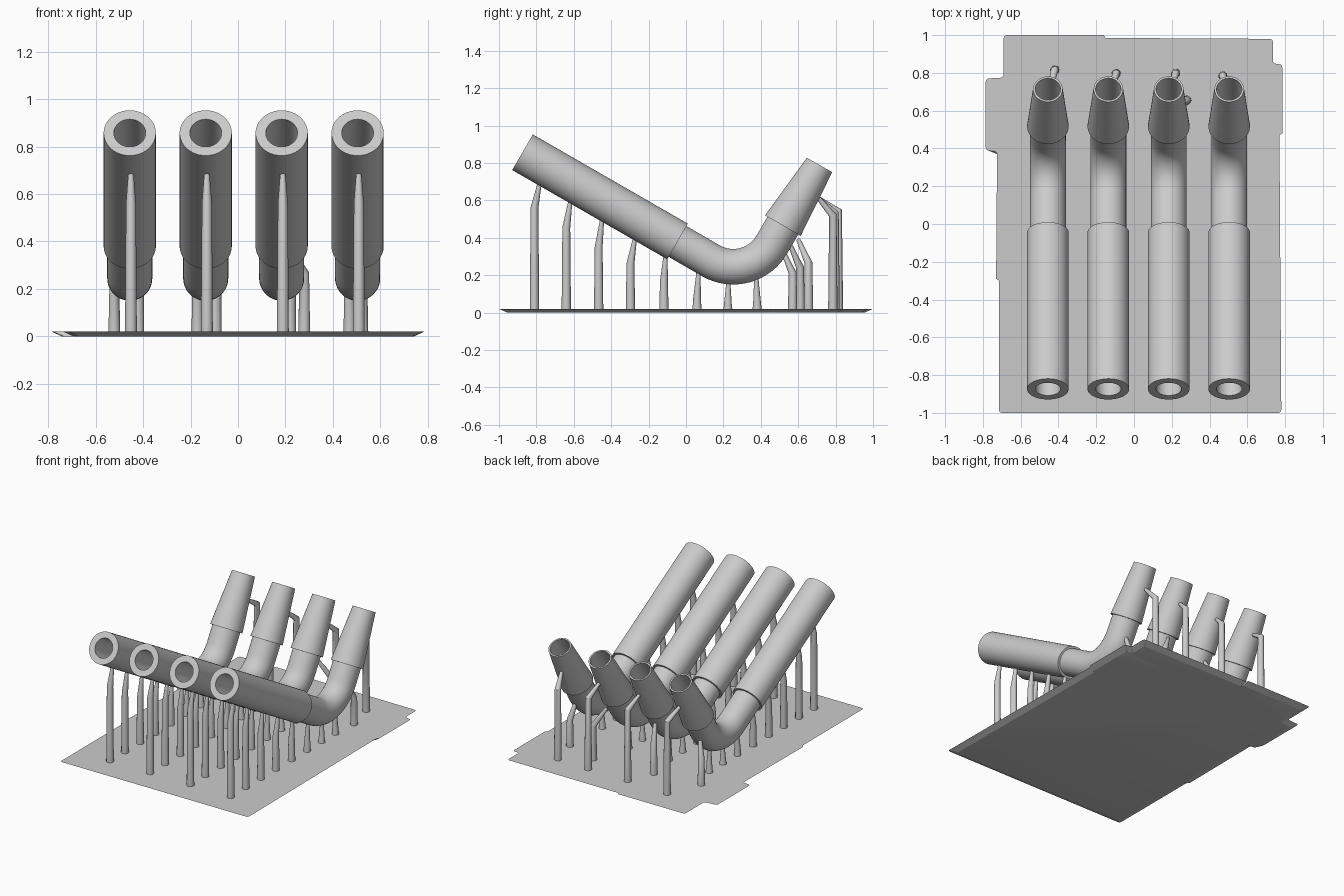
import bpy, bmesh, math
from mathutils import Vector

if "Cube" in bpy.data.objects:
    bpy.data.objects.remove(bpy.data.objects["Cube"], do_unlink=True)

GREY = (0.6, 0.6, 0.6, 1.0)
mat = bpy.data.materials.new("light grey resin")
mat.use_nodes = True
mat.diffuse_color = GREY
mat.node_tree.nodes["Principled BSDF"].inputs["Base Color"].default_value = GREY


def finish(bm, name, angle=35):
    """Turn a bmesh into a shaded object."""
    bmesh.ops.recalc_face_normals(bm, faces=bm.faces[:])
    mesh = bpy.data.meshes.new(name)
    bm.to_mesh(mesh)
    bm.free()
    mesh.materials.append(mat)
    obj = bpy.data.objects.new(name, mesh)
    bpy.context.collection.objects.link(obj)
    bpy.ops.object.select_all(action="DESELECT")
    obj.select_set(True)
    bpy.context.view_layer.objects.active = obj
    bpy.ops.object.shade_smooth_by_angle(angle=math.radians(angle))
    return obj


def add_ring(bm, centre, u, v, r, n):
    steps = [2 * math.pi * i / n for i in range(n)]
    return [bm.verts.new(centre + r * (math.cos(a) * u + math.sin(a) * v)) for a in steps]


def bridge(bm, a, b):
    n = len(a)
    for i in range(n):
        j = (i + 1) % n
        bm.faces.new((a[i], a[j], b[j], b[i]))


# --- Bent pipe: straight sleeve, elbow, tapered mouthpiece, constant bore ---
X = Vector((1, 0, 0))
D_IN = Vector((0, math.cos(math.radians(30)), -0.5))
D_OUT = Vector((0, 0.5, math.cos(math.radians(30))))
FRONT, SLEEVE_END = Vector((0, -0.874, 0.857)), Vector((0, -0.045, 0.38))
CONE_START, CONE_END = Vector((0, 0.518, 0.465)), Vector((0, 0.714, 0.789))
BEND, BEND_R = Vector((0, 0.2525, 0.484)), 0.239
SLEEVE, THIN, MOUTH, BORE = 0.11, 0.095, 0.078, 0.067

elbow = []
for i in range(17):
    a = math.radians(-120 + 90 * i / 16)
    out = Vector((0, math.cos(a), math.sin(a)))
    elbow.append((BEND + BEND_R * out, out))
n_in, n_out = elbow[0][1], elbow[-1][1]

outer = [(FRONT, n_in, SLEEVE), (SLEEVE_END, n_in, SLEEVE), (SLEEVE_END, n_in, THIN)]
outer += [(p, n, THIN) for p, n in elbow]
outer += [(CONE_START, n_out, THIN), (CONE_START, n_out, SLEEVE), (CONE_END, n_out, MOUTH)]
inner = [(CONE_END, n_out, BORE)]
inner += [(p, n, BORE) for p, n in reversed(elbow)]
inner += [(FRONT, n_in, BORE)]


def make_pipe(x, name):
    bm = bmesh.new()
    rings = [add_ring(bm, p + X * x, X, n, r, 48) for p, n, r in outer + inner]
    for i, ring in enumerate(rings):
        bridge(bm, ring, rings[(i + 1) % len(rings)])
    finish(bm, name)


# --- Support post: round shaft, then a slimmer arm leaning to the pipe ---
def make_post(x, y, top, tip, name, r=0.025, arm_r=0.021, tip_r=0.011):
    bm = bmesh.new()
    Y = Vector((0, 1, 0))
    knee, tip = Vector((x, y, top)), Vector(tip)
    lean = (tip - knee).normalized()
    u = (X - lean * X.dot(lean)).normalized()
    v = lean.cross(u)
    mid = (lean + Vector((0, 0, 1))).normalized()
    ku = (X - mid * X.dot(mid)).normalized()
    rings = [add_ring(bm, Vector((x, y, 0.01)), X, Y, r, 12),
             add_ring(bm, knee, ku, mid.cross(ku), arm_r, 12),
             add_ring(bm, tip + lean * 0.012, u, v, tip_r, 12)]
    for a, b in zip(rings, rings[1:]):
        bridge(bm, a, b)
    bm.faces.new(rings[0])
    bm.faces.new(rings[-1])
    finish(bm, name)


# shaft y, knee height, tip y, tip height for the row under each pipe
ROW = [(-0.81, 0.56, -0.785, 0.68), (-0.64, 0.455, -0.62, 0.585),
       (-0.467, 0.35, -0.45, 0.487), (-0.297, 0.26, -0.275, 0.387),
       (-0.118, 0.17, -0.11, 0.292), (0.059, 0.07, 0.066, 0.205),
       (0.224, 0.04, 0.226, 0.15), (0.38, 0.05, 0.376, 0.175)]
# x offset, shaft y, knee height of the elbow prop, then of the tall rear prop
BACK = [(-0.065, 0.57, 0.21, 0.036, 0.815, 0.54), (-0.035, 0.61, 0.24, 0.042, 0.797, 0.53),
        (0.095, 0.655, 0.265, 0.036, 0.797, 0.53), (0.02, 0.57, 0.21, -0.034, 0.785, 0.52)]

for i, (dx, ey, ez, rx, ry, rz) in enumerate(BACK):
    x = -0.456 + 0.32 * i
    make_pipe(x, f"bent_pipe_{i + 1}")
    for k, (y, top, ty, tz) in enumerate(ROW):
        make_post(x + 0.005, y, top, (x + 0.005, ty, tz), f"support_post_{i + 1}_{k + 1}")
    make_post(x + dx, ey, ez, (x + dx * 0.3, ey - 0.05, ez + 0.115), f"elbow_prop_{i + 1}")
    make_post(x + rx, ry, rz, (x + rx * 0.3, 0.71, 0.61), f"rear_prop_{i + 1}")

# --- Base raft: stepped outline with an undercut edge ---
OUTLINE = [(-0.69, 1.0), (-0.16, 1.0), (-0.15, 0.985), (0.735, 0.98), (0.735, 0.85),
           (0.785, 0.845), (0.785, 0.48), (0.77, 0.47), (0.775, -0.29), (0.78, -1.0),
           (-0.715, -1.0), (-0.715, -0.3), (-0.73, -0.29), (-0.725, 0.385),
           (-0.785, 0.39), (-0.785, 0.77), (-0.69, 0.775)]
bm = bmesh.new()
bm.faces.new([bm.verts.new((x, y, 0.02)) for x, y in OUTLINE])
corners = [v for v in bm.verts if min(e.calc_length() for e in v.link_edges) > 0.04]
bmesh.ops.bevel(bm, geom=corners, offset=0.016, segments=3, profile=0.5, affect="VERTICES")
ext = bmesh.ops.extrude_face_region(bm, geom=bm.faces[:], use_keep_orig=True)
for v in ext["geom"]:
    if isinstance(v, bmesh.types.BMVert):
        v.co = (v.co.x * 0.945, v.co.y * 0.955, 0)
finish(bm, "base_raft", 20)
